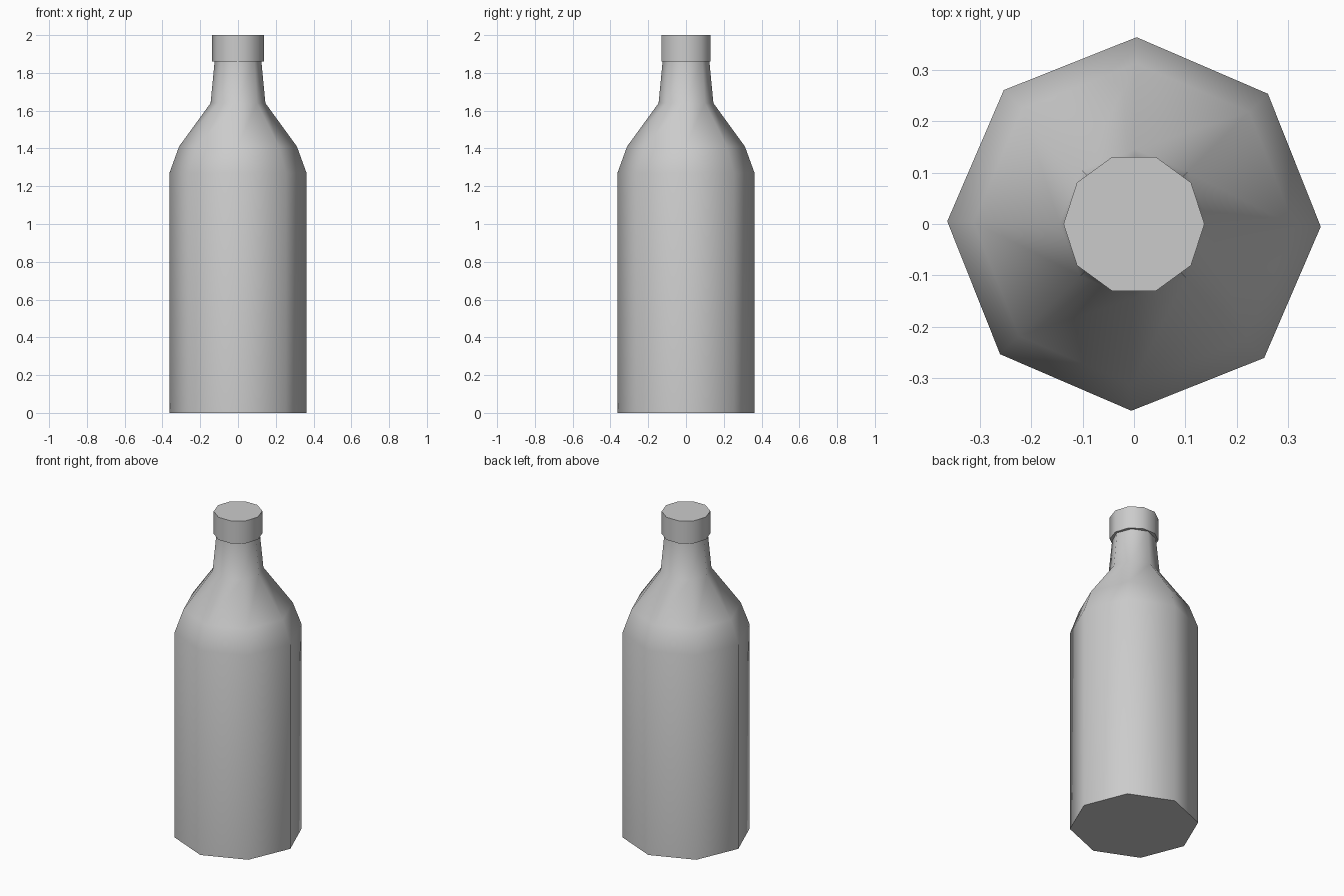
import bpy
import math

cube = bpy.data.objects.get("Cube")
if cube:
    bpy.data.objects.remove(cube, do_unlink=True)

gray = bpy.data.materials.new("plain gray")
gray.use_nodes = True
COLOR = (0.6, 0.6, 0.6, 1)
gray.diffuse_color = COLOR
gray.node_tree.nodes["Principled BSDF"].inputs["Base Color"].default_value = COLOR


def lathe(name, profile, sides, turn=0.0):
    """Closed solid of revolution from (radius, height) pairs."""
    verts, faces = [], []
    for radius, z in profile:
        for i in range(sides):
            a = turn + math.tau * i / sides
            verts.append((radius * math.cos(a), radius * math.sin(a), z))
    for r in range(len(profile) - 1):
        for i in range(sides):
            j = (i + 1) % sides
            low, high = r * sides, (r + 1) * sides
            faces.append((low + i, low + j, high + j, high + i))
    faces.append(tuple(reversed(range(sides))))
    faces.append(tuple(range(len(verts) - sides, len(verts))))
    mesh = bpy.data.meshes.new(name)
    mesh.from_pydata(verts, [], faces)
    mesh.materials.append(gray)
    obj = bpy.data.objects.new(name, mesh)
    bpy.context.collection.objects.link(obj)
    bpy.ops.object.select_all(action="DESELECT")
    obj.select_set(True)
    bpy.context.view_layer.objects.active = obj
    bpy.ops.object.shade_smooth_by_angle(angle=math.radians(60))
    return obj


# Eight-sided body with shoulder and tapering neck
lathe("bottle_body",
      [(0.363, 0), (0.363, 1.27), (0.312, 1.41), (0.145, 1.64), (0.123, 1.87)],
      8, math.radians(-0.8))

# Ten-sided cap
lathe("bottle_cap", [(0.137, 1.86), (0.137, 2.0)], 10)
